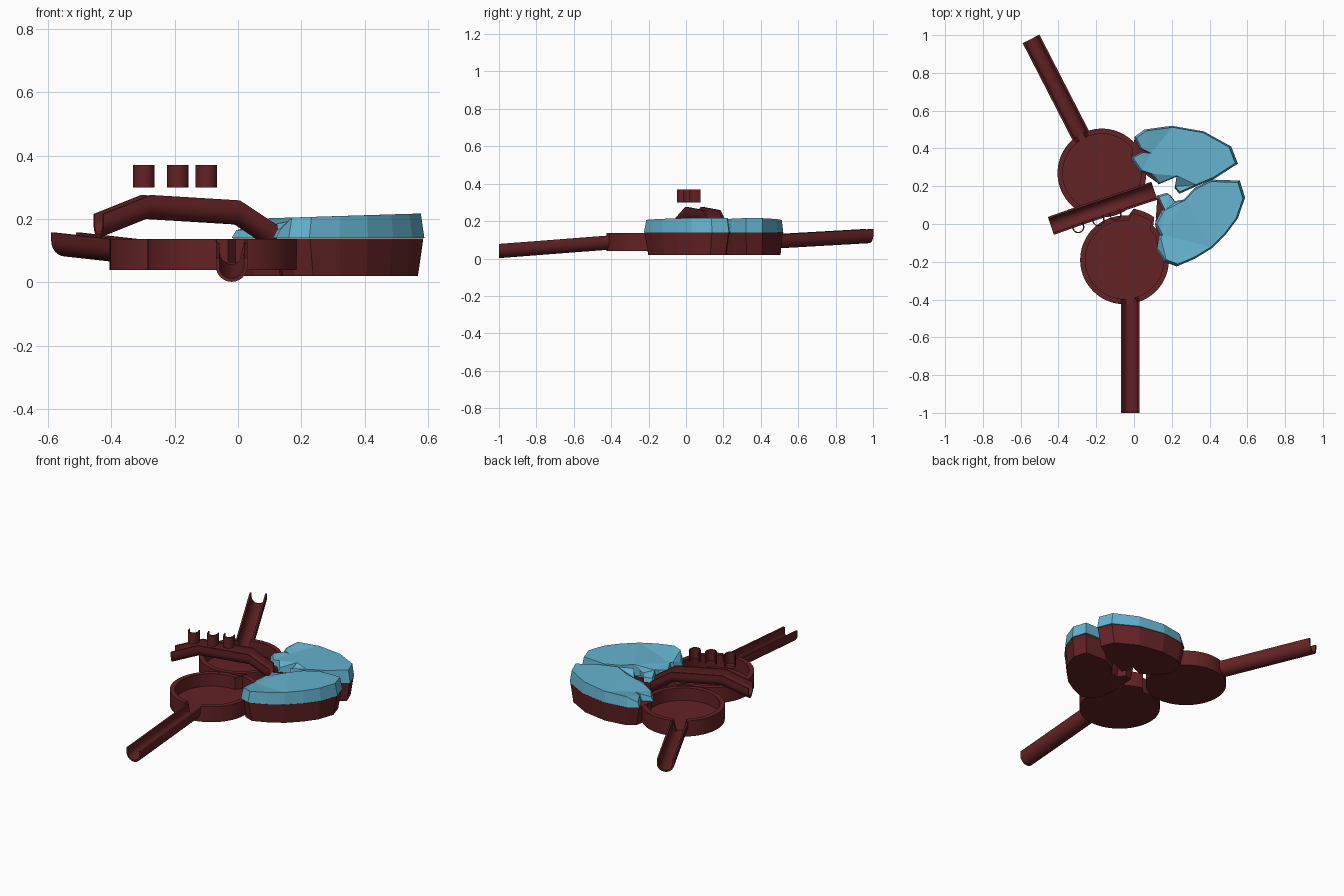
import bpy, bmesh, math
from mathutils import Vector

if "Cube" in bpy.data.objects:
    bpy.data.objects.remove(bpy.data.objects["Cube"])


def material(name, rgb):
    m = bpy.data.materials.new(name)
    m.diffuse_color = (*rgb, 1)
    m.use_nodes = True
    m.node_tree.nodes["Principled BSDF"].inputs["Base Color"].default_value = m.diffuse_color
    return m


BROWN = material("dark red brown", (0.125, 0.016, 0.018))
BLUE = material("water blue", (0.13, 0.45, 0.62))


def finish(name, bm, mat, smooth=False):
    bmesh.ops.recalc_face_normals(bm, faces=bm.faces)
    me = bpy.data.meshes.new(name)
    bm.to_mesh(me)
    bm.free()
    me.materials.append(mat)
    ob = bpy.data.objects.new(name, me)
    bpy.context.collection.objects.link(ob)
    if smooth:
        bpy.ops.object.select_all(action='DESELECT')
        ob.select_set(True)
        bpy.context.view_layer.objects.active = ob
        bpy.ops.object.shade_smooth_by_angle(angle=math.radians(32))
    return ob


def bridge(bm, a, b):
    n = len(a)
    for i in range(n):
        bm.faces.new((a[i], a[(i + 1) % n], b[(i + 1) % n], b[i]))


def u_section(r, wall, height, n=12):
    """Closed U-shaped section as (sideways, up), bottom at up = 0."""
    def arc(rad):
        mid = [(-rad * math.cos(math.pi * i / n), r - rad * math.sin(math.pi * i / n))
               for i in range(n + 1)]
        return [(-rad, height)] + mid + [(rad, height)]
    return arc(r) + arc(r - wall)[::-1]


def trough(name, path, r=0.05, wall=0.011, height=0.076):
    """U section swept along a path whose points follow the trough bottom."""
    bm = bmesh.new()
    pts = [Vector(p) for p in path]
    d = pts[-1] - pts[0]
    side = Vector((d.y, -d.x, 0)).normalized()
    rings = [[bm.verts.new(p + side * s + Vector((0, 0, u)))
              for s, u in u_section(r, wall, height)] for p in pts]
    for a, b in zip(rings, rings[1:]):
        bridge(bm, a, b)
    bm.faces.new(rings[0])
    bm.faces.new(rings[-1])
    return finish(name, bm, BROWN, True)


def basin(name, cx, cy, r, gate, spout=None, n=72):
    """Open round pan; the rim is lowered at the gate, pushed out at the spout."""
    bm = bmesh.new()
    rings = [[] for _ in range(4)]
    for i in range(n):
        a = 360 * i / n
        far = abs((a - gate + 180) % 360 - 180)
        top = 0.065 if far < 10 else 0.137
        rad = r
        if spout is not None and abs(a - spout) < 14:
            rad += 0.04
        t = math.radians(a)
        for ring, (q, z) in zip(rings, ((rad, 0.04), (rad, top),
                                        (rad - 0.028, top), (rad - 0.028, 0.06))):
            ring.append(bm.verts.new((cx + q * math.cos(t), cy + q * math.sin(t), z)))
    for a, b in zip(rings, rings[1:]):
        bridge(bm, a, b)
    bm.faces.new(rings[0])
    bm.faces.new(rings[3])
    return finish(name, bm, BROWN, True)


def loft(name, layers, mat):
    bm = bmesh.new()
    rings = [[bm.verts.new(p) for p in layer] for layer in layers]
    for a, b in zip(rings, rings[1:]):
        bridge(bm, a, b)
    caps = [bm.faces.new(rings[0]), bm.faces.new(rings[-1])]
    bmesh.ops.triangulate(bm, faces=caps)
    return finish(name, bm, mat)


def lobe(name, outline, centre):
    """Flared brown bowl filled with a raised slab of water; low = inner lip."""
    cx, cy = centre

    def layer(s, zf, notches):
        return [(cx + (x - cx) * s, cy + (y - cy) * s, zf(x, k))
                for x, y, k in outline if notches or k < 2]
    loft(name + "_bowl", [layer(0.91, lambda x, k: 0.02, False),
                          layer(0.985, lambda x, k: 0.138, False)], BROWN)

    def top(x, k):
        return (0.2 + 0.03 * x, 0.165, 0.18)[k]
    loft(name + "_water", [layer(1.0, lambda x, k: 0.14, True),
                           layer(0.95, top, True)], BLUE)


# Round basins and their long outlet channels
basin("front_basin", -0.05, -0.19, 0.235, 277, spout=68)
basin("back_basin", -0.17, 0.27, 0.235, 120)
trough("front_channel", [(-0.02, -0.40, 0.048), (-0.02, -1.0, 0.002)])
trough("back_channel", [(-0.275, 0.455, 0.052), (-0.545, 0.98, 0.082)])

# Raised trough bending down to the bowls
trough("raised_trough", [(-0.44, -0.01, 0.14), (-0.29, 0.043, 0.2),
                         (-0.01, 0.137, 0.183), (0.108, 0.176, 0.105)])

# Three upright half-pipe spouts beside the raised trough
for i, (x, y) in enumerate([(-0.295, -0.018), (-0.188, 0.018), (-0.098, 0.048)]):
    bm = bmesh.new()
    rings = []
    for z, dx in ((0.30, 0), (0.37, 0.001)):
        rings.append([bm.verts.new((x + dx + s * 0.95 - (u - 0.03) * 0.31,
                                    y + s * 0.31 + (u - 0.03) * 0.95, z))
                      for s, u in u_section(0.032, 0.006, 0.05, 10)])
    bridge(bm, *rings)
    bm.faces.new(rings[0])
    bm.faces.new(rings[1])
    finish(f"spout_{i + 1}", bm, BROWN, True)

# Water lobes: x, y, kind (0 full height, 1 low inner lip, 2 water-only notch)
lobe("front_lobe", [
    (0.12, -0.14, 1), (0.16, -0.20, 0), (0.225, -0.225, 0), (0.32, -0.185, 0),
    (0.41, -0.13, 0), (0.49, -0.05, 0), (0.55, 0.03, 0), (0.588, 0.14, 0),
    (0.56, 0.23, 0), (0.41, 0.235, 0), (0.32, 0.19, 0), (0.265, 0.13, 0),
    (0.22, 0.085, 2), (0.265, 0.095, 2), (0.21, 0.12, 1), (0.175, 0.165, 1),
    (0.12, 0.15, 1), (0.155, 0.075, 2), (0.21, 0.055, 2), (0.14, 0.06, 2),
    (0.11, 0.0, 1), (0.14, -0.06, 2), (0.19, -0.065, 2), (0.13, -0.08, 2),
], (0.36, 0.03))
lobe("back_lobe", [
    (-0.02, 0.35, 1), (0.04, 0.38, 2), (0.08, 0.375, 2), (0.03, 0.40, 2),
    (0.0, 0.46, 1), (0.055, 0.50, 0), (0.20, 0.52, 0), (0.37, 0.49, 0),
    (0.515, 0.41, 0), (0.55, 0.32, 0), (0.43, 0.242, 0), (0.33, 0.20, 0),
    (0.24, 0.16, 0), (0.215, 0.19, 1), (0.225, 0.25, 0), (0.13, 0.21, 1),
    (0.09, 0.26, 2), (0.03, 0.28, 1),
], (0.27, 0.36))
